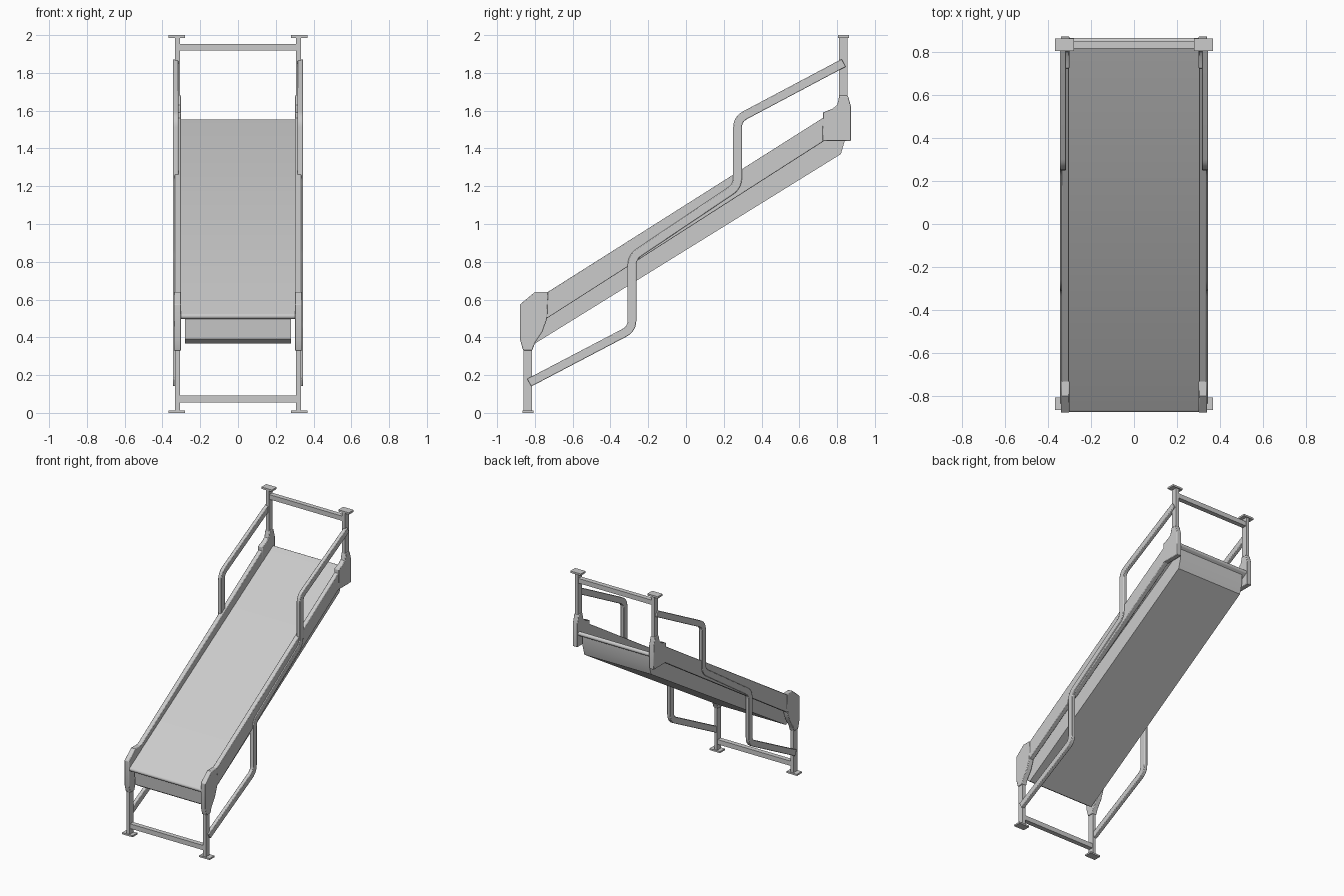
import bpy, bmesh, math
from mathutils import Vector

if "Cube" in bpy.data.objects:
    bpy.data.objects.remove(bpy.data.objects["Cube"])


def slab(name, pts, x0, x1, bevel=0.0):
    """Extrude a (y, z) outline from x0 to x1."""
    bm = bmesh.new()
    base = bm.faces.new([bm.verts.new((x0, y, z)) for y, z in pts])
    ext = bmesh.ops.extrude_face_region(bm, geom=[base])
    moved = [v for v in ext["geom"] if isinstance(v, bmesh.types.BMVert)]
    bmesh.ops.translate(bm, verts=moved, vec=(x1 - x0, 0, 0))
    bmesh.ops.recalc_face_normals(bm, faces=bm.faces)
    me = bpy.data.meshes.new(name)
    bm.to_mesh(me)
    bm.free()
    ob = bpy.data.objects.new(name, me)
    bpy.context.collection.objects.link(ob)
    if bevel:
        m = ob.modifiers.new("edge", "BEVEL")
        m.width, m.segments, m.limit_method = bevel, 2, "ANGLE"
        m.angle_limit = math.radians(50)
    bpy.ops.object.select_all(action="DESELECT")
    bpy.context.view_layer.objects.active = ob
    ob.select_set(True)
    bpy.ops.object.shade_smooth_by_angle(angle=math.radians(30))
    return ob


def box(name, x0, x1, y0, y1, z0, z1):
    return slab(name, [(y0, z0), (y1, z0), (y1, z1), (y0, z1)], x0, x1)


def fillet(pts, r, n=6):
    """Round the inner corners of an open path."""
    p = [Vector(q) for q in pts]
    out = [p[0]]
    for a, b, c in zip(p, p[1:], p[2:]):
        s, e = b + (a - b).normalized() * r, b + (c - b).normalized() * r
        for i in range(n + 1):
            t = i / n
            out.append(s * (1 - t) ** 2 + b * 2 * t * (1 - t) + e * t * t)
    return out + [p[-1]]


def ribbon(path, w):
    """Outline of a constant-width strip along a path."""
    left, right = [], []
    for i, p in enumerate(path):
        d0 = (p - path[max(i - 1, 0)]).normalized() if i else (path[1] - p).normalized()
        d1 = (path[i + 1] - p).normalized() if i + 1 < len(path) else d0
        t = (d0 + d1).normalized()
        off = Vector((-t.y, t.x)) * (w / 2 / max(t.dot(d0), 0.5))
        left.append(p + off)
        right.append(p - off)
    return left + right[::-1]


# Belt with rounded ends
belt_line = [Vector((-0.86, 0.512)), Vector((0.852, 1.538))]
d = (belt_line[1] - belt_line[0]).normalized()
belt = []
for end, start in zip(belt_line, (90, -90)):
    for i in range(9):
        a = math.radians(start + i * 22.5) + math.atan2(d.y, d.x)
        belt.append(end + 0.015 * Vector((math.cos(a), math.sin(a))))
slab("belt", belt, -0.302, 0.302)

# Tray body under the belt
slab("belt_body", [(-0.845, 0.51), (-0.835, 0.39), (-0.80, 0.367), (0.82, 1.37),
                   (0.84, 1.44), (0.845, 1.525)], -0.28, 0.28)

rail_path = fillet([(0.835, 1.853), (0.273, 1.555), (0.273, 1.2),
                    (-0.286, 0.825), (-0.286, 0.445), (-0.83, 0.16)], 0.045)
guard = [(-0.74, 0.635), (0.735, 1.568), (0.735, 1.442), (-0.745, 0.495)]
low_plate = [(-0.878, 0.575), (-0.80, 0.64), (-0.73, 0.64), (-0.735, 0.50),
             (-0.76, 0.43), (-0.80, 0.37), (-0.814, 0.33), (-0.862, 0.33), (-0.878, 0.385)]
high_plate = [(0.722, 1.44), (0.874, 1.44), (0.874, 1.62), (0.857, 1.68), (0.812, 1.68),
              (0.80, 1.63), (0.775, 1.61), (0.725, 1.59)]

for side, s in (("right", 1), ("left", -1)):
    # Side guard and end plates
    slab(side + "_guard", guard, s * 0.302, s * 0.337, 0.004)
    slab(side + "_lower_plate", low_plate, s * 0.301, s * 0.34, 0.004)
    slab(side + "_upper_plate", high_plate, s * 0.301, s * 0.34, 0.004)
    # Posts with foot and top plates
    box(side + "_lower_post", s * 0.308, s * 0.333, -0.861, -0.815, 0.005, 0.36)
    box(side + "_upper_post", s * 0.308, s * 0.333, 0.811, 0.856, 1.65, 1.995)
    box(side + "_foot", s * 0.28, s * 0.368, -0.866, -0.808, 0, 0.012)
    box(side + "_top_plate", s * 0.28, s * 0.368, 0.806, 0.864, 1.986, 2.0)
    # Bent handrail
    slab(side + "_handrail", ribbon(rail_path, 0.046), s * 0.316, s * 0.344, 0.004)

# Cross bars between the posts
box("lower_crossbar", -0.312, 0.312, -0.856, -0.82, 0.055, 0.091)
box("upper_crossbar", -0.312, 0.312, 0.816, 0.852, 1.918, 1.954)
